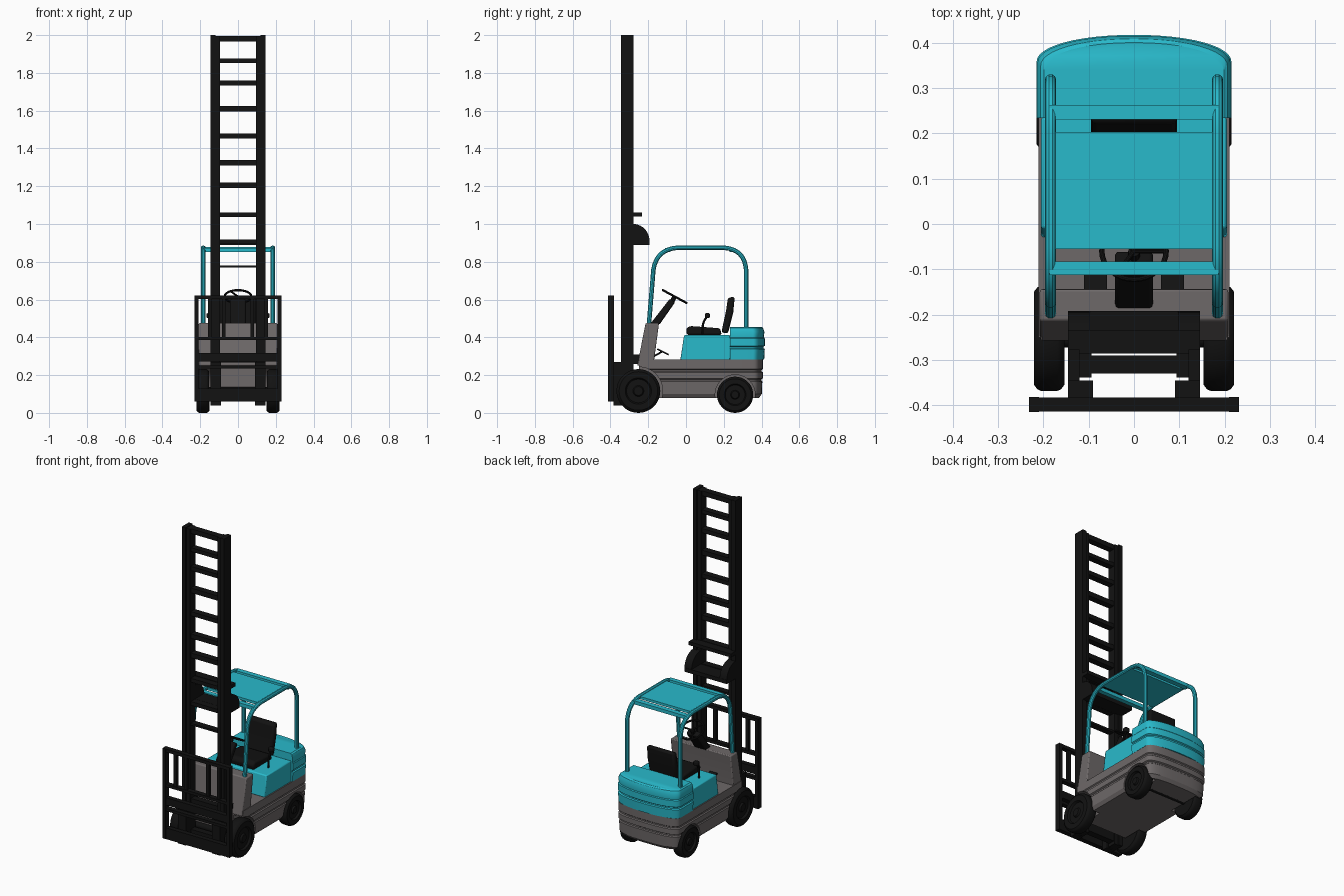
import bpy, bmesh, math
from mathutils import Vector

if "Cube" in bpy.data.objects:
    bpy.data.objects.remove(bpy.data.objects["Cube"])


def material(name, rgb):
    m = bpy.data.materials.new(name)
    m.diffuse_color = (*rgb, 1)
    m.use_nodes = True
    m.node_tree.nodes["Principled BSDF"].inputs["Base Color"].default_value = m.diffuse_color
    return m


BLACK = material("black", (0.006, 0.006, 0.006))
CYAN = material("turquoise", (0.022, 0.49, 0.60))
GREY = material("warm_grey", (0.155, 0.14, 0.14))


def finish(bm, name, mat, mirror=False, bevel=0):
    bmesh.ops.recalc_face_normals(bm, faces=bm.faces)
    me = bpy.data.meshes.new(name)
    bm.to_mesh(me)
    bm.free()
    ob = bpy.data.objects.new(name, me)
    bpy.context.collection.objects.link(ob)
    if mat:
        me.materials.append(mat)
    if bevel:
        b = ob.modifiers.new("bevel", 'BEVEL')
        b.width, b.segments, b.limit_method = bevel, 2, 'ANGLE'
    if mirror:
        ob.modifiers.new("mirror", 'MIRROR')
    return ob


def loft(name, rings, mat, **kw):
    bm = bmesh.new()
    vs = [[bm.verts.new(p) for p in r] for r in rings]
    n = len(vs[0])
    for a, b in zip(vs, vs[1:]):
        for i in range(n):
            bm.faces.new((a[i], a[(i + 1) % n], b[(i + 1) % n], b[i]))
    bm.faces.new(vs[0])
    bm.faces.new(vs[-1])
    return finish(bm, name, mat, **kw)


def prism(name, yz, x0, x1, mat, **kw):
    return loft(name, [[(x, y, z) for y, z in yz] for x in (x0, x1)], mat, **kw)


def box(name, x, y, z, mat, **kw):
    return prism(name, [(y[0], z[0]), (y[1], z[0]), (y[1], z[1]), (y[0], z[1])], *x, mat, **kw)


def lathe(name, profile, cy, cz, mat, n=36, **kw):
    """Turn (x, radius) pairs around an axis along x."""
    ring = [2 * math.pi * i / n for i in range(n)]
    return loft(name, [[(x, cy + r * math.cos(a), cz + r * math.sin(a)) for a in ring]
                       for x, r in profile], mat, **kw)


def fillet(pts, d):
    """Round the inner corners of a path."""
    pts = [Vector(p) for p in pts]
    out = [pts[0]]
    for a, b, c in zip(pts, pts[1:], pts[2:]):
        p, q = b + (a - b).normalized() * d, b + (c - b).normalized() * d
        for i in range(9):
            t = i / 8
            out.append(p * (1 - t) ** 2 + b * (1.7 * t * (1 - t)) + (p + q) * (0.15 * t * (1 - t)) + q * t * t)
    return out + [pts[-1]]


def tube(name, pts, r, mat, mirror=False, cyclic=False):
    cu = bpy.data.curves.new(name, 'CURVE')
    cu.dimensions, cu.bevel_depth, cu.bevel_resolution, cu.use_fill_caps = '3D', r, 3, True
    sp = cu.splines.new('POLY')
    sp.points.add(len(pts) - 1)
    for s, p in zip(sp.points, pts):
        s.co = (*p, 1)
    sp.use_cyclic_u = cyclic
    ob = bpy.data.objects.new(name, cu)
    bpy.context.collection.objects.link(ob)
    cu.materials.append(mat)
    bpy.context.view_layer.objects.active = ob
    ob.select_set(True)
    bpy.ops.object.convert(target='MESH')
    bpy.context.object.select_set(False)
    if mirror:
        bpy.context.object.modifiers.new("mirror", 'MIRROR')


def rounded_back(name, levels, y0, w, ys, depth, p, mat):
    """Stack plan outlines with a curved rear; levels are (z, inset)."""
    rings = []
    for z, i in levels:
        ring = [(w - i, y0, z)]
        for k in range(25):
            a = math.pi * k / 24
            c, s = math.cos(a), max(math.sin(a), 0)
            ring.append(((w - i) * math.copysign(abs(c) ** p, c), ys - i + depth * s ** p, z))
        rings.append(ring + [(-w + i, y0, z)])
    return loft(name, rings, mat)


# chassis with wheel wells cut out
chassis = rounded_back("chassis", [(0.08, 0.02), (0.10, 0.006), (0.165, 0.003), (0.17, 0.008), (0.178, 0.008),
                                   (0.183, 0), (0.215, 0), (0.22, 0.006), (0.228, 0.006), (0.233, 0),
                                   (0.283, 0)], -0.25, 0.211, 0.352, 0.055, 0.7, GREY)
for cy, cz, r in ((-0.25, 0.116, 0.127), (0.26, 0.096, 0.106)):
    for s in (-1, 1):
        cut = lathe("wheel_well_cutter", [(s * 0.145, r), (s * 0.3, r)], cy, cz, None)
        cut.hide_render = True
        mod = chassis.modifiers.new("well", 'BOOLEAN')
        mod.object, mod.solver = cut, 'EXACT'
        bpy.context.view_layer.objects.active = chassis
        bpy.ops.object.modifier_apply(modifier="well")
        bpy.data.objects.remove(cut)

# front cowl, seat base and counterweight
prism("front_cowl", [(-0.258, 0.25), (-0.214, 0.475), (-0.143, 0.475), (-0.17, 0.27), (-0.17, 0.25)],
      -0.208, 0.208, GREY, bevel=0.006)
prism("seat_base", [(-0.03, 0.28), (-0.01, 0.412), (0.235, 0.412), (0.235, 0.28)],
      -0.205, 0.205, CYAN, bevel=0.006)
rounded_back("counterweight", [(0.283, 0.003), (0.338, 0), (0.342, 0.007), (0.35, 0.007), (0.355, 0),
                               (0.395, 0), (0.40, 0.004), (0.43, 0.002), (0.45, 0.009), (0.456, 0.017)],
             0.234, 0.215, 0.357, 0.06, 0.95, CYAN)

# tyres and hubs
for name, cy, r, x0, x1 in (("front", -0.252, 0.116, 0.153, 0.221), ("rear", 0.26, 0.096, 0.15, 0.215)):
    lathe(name + "_tyre", [(x0, r * 0.55), (x0, r * 0.88), (x0 + 0.008, r * 0.97), (x0 + 0.016, r), (x1 - 0.016, r),
                           (x1 - 0.008, r * 0.97), (x1, r * 0.88), (x1, r * 0.6), (x1 - 0.012, r * 0.54),
                           (x1 - 0.012, r * 0.25), (x1 - 0.002, r * 0.2)], cy, r, BLACK, mirror=True)
    lathe(name + "_axle", [(-0.16, 0.02), (0.16, 0.02)], cy, r, BLACK, n=16)

# mast: nested rails, cross members and rear brackets
box("mast_outer_rail", (0.12, 0.146), (-0.345, -0.277), (0.04, 2.0), BLACK, mirror=True)
box("mast_inner_rail", (0.094, 0.121), (-0.338, -0.284), (0.04, 1.995), BLACK, mirror=True)
for z, h in ((1.98, 0.03), (1.865, 0.024), (1.747, 0.026), (1.61, 0.03), (1.465, 0.026), (1.325, 0.028),
             (1.205, 0.03), (1.05, 0.024), (0.905, 0.024), (0.775, 0.012), (0.29, 0.045), (0.09, 0.06)):
    box("mast_cross_member", (-0.1, 0.1), (-0.33, -0.29), (z - h / 2, z + h / 2), BLACK)
box("mast_upper_plate", (-0.146, 0.146), (-0.285, -0.234), (1.04, 1.062), BLACK)
box("mast_lower_plate", (-0.146, 0.146), (-0.285, -0.192), (0.89, 0.915), BLACK)
arc = [(-0.28 + 0.087 * math.sin(a), 0.91 + 0.09 * math.cos(a)) for a in [math.pi / 20 * i for i in range(11)]]
prism("mast_bracket", [(-0.29, 0.89), (-0.29, 1.0)] + arc + [(-0.193, 0.89)], 0.097, 0.146, BLACK, mirror=True)
box("tilt_link", (0.1, 0.14), (-0.29, -0.2), (0.26, 0.31), BLACK, mirror=True)

# fork carriage and load backrest
for z0, z1 in ((0.06, 0.13), (0.235, 0.252), (0.272, 0.318), (0.385, 0.402), (0.602, 0.622)):
    box("carriage_bar", (-0.231, 0.231), (-0.413, -0.383), (z0, z1), BLACK)
box("carriage_post", (0.209, 0.231), (-0.414, -0.382), (0.06, 0.622), BLACK, mirror=True)
for x in (0.076, 0.15):
    box("backrest_bar", (x - 0.01, x + 0.01), (-0.408, -0.388), (0.39, 0.61), BLACK, mirror=True)
box("carriage_slide", (0.09, 0.146), (-0.385, -0.345), (0.04, 0.27), BLACK, mirror=True)

# overhead guard
side = fillet([(0.184, -0.197, 0.46), (0.184, -0.163, 0.874), (0.184, 0.318, 0.874), (0.184, 0.318, 0.44)], 0.115)
tube("guard_side_tube", side, 0.0125, CYAN, mirror=True)
box("guard_roof", (-0.186, 0.186), (-0.055, 0.203), (0.862, 0.878), CYAN)
for y0, y1 in ((-0.112, -0.083), (0.23, 0.262)):
    box("guard_crossbar", (-0.186, 0.186), (y0, y1), (0.852, 0.874), CYAN)

# seat
prism("seat_cushion", [(0.005, 0.412), (0.0, 0.445), (0.02, 0.46), (0.18, 0.448), (0.19, 0.412)],
      -0.105, 0.105, BLACK, bevel=0.01)
prism("seat_back", [(0.187, 0.425), (0.212, 0.54), (0.222, 0.61), (0.258, 0.615), (0.25, 0.53), (0.222, 0.42)],
      -0.095, 0.095, BLACK, bevel=0.012)

# steering column and wheel
prism("steering_column", [(-0.19, 0.47), (-0.085, 0.605), (-0.058, 0.585), (-0.14, 0.468)],
      -0.042, 0.042, BLACK, bevel=0.008)
hub = Vector((0, -0.06, 0.616))
u, v = Vector((1, 0, 0)), Vector((0, 0.88, -0.475))
rim = [hub + 0.071 * (u * math.cos(a) + v * math.sin(a)) for a in [math.pi / 16 * i for i in range(32)]]
tube("steering_rim", rim, 0.006, BLACK, cyclic=True)
for i in (0, 11, 21):
    tube("steering_spoke", [hub, rim[i]], 0.005, BLACK)
tube("steering_shaft", [(0, -0.085, 0.57), hub], 0.013, BLACK)

# side levers and pedals
tube("side_lever", fillet([(0.15, 0.085, 0.41), (0.15, 0.09, 0.48), (0.15, 0.115, 0.515)], 0.02), 0.006, BLACK, mirror=True)
box("lever_grip", (0.135, 0.167), (0.1, 0.126), (0.502, 0.528), BLACK, mirror=True, bevel=0.006)
prism("pedal", [(-0.155, 0.335), (-0.15, 0.342), (-0.09, 0.312), (-0.094, 0.305)], 0.06, 0.11, BLACK, mirror=True)
tube("pedal_arm", [(0.085, -0.17, 0.3), (0.085, -0.125, 0.325)], 0.005, BLACK, mirror=True)

# smooth shading with sharp edges kept
bpy.ops.object.select_all(action='SELECT')
bpy.context.view_layer.objects.active = chassis
bpy.ops.object.shade_smooth_by_angle(angle=math.radians(32))
